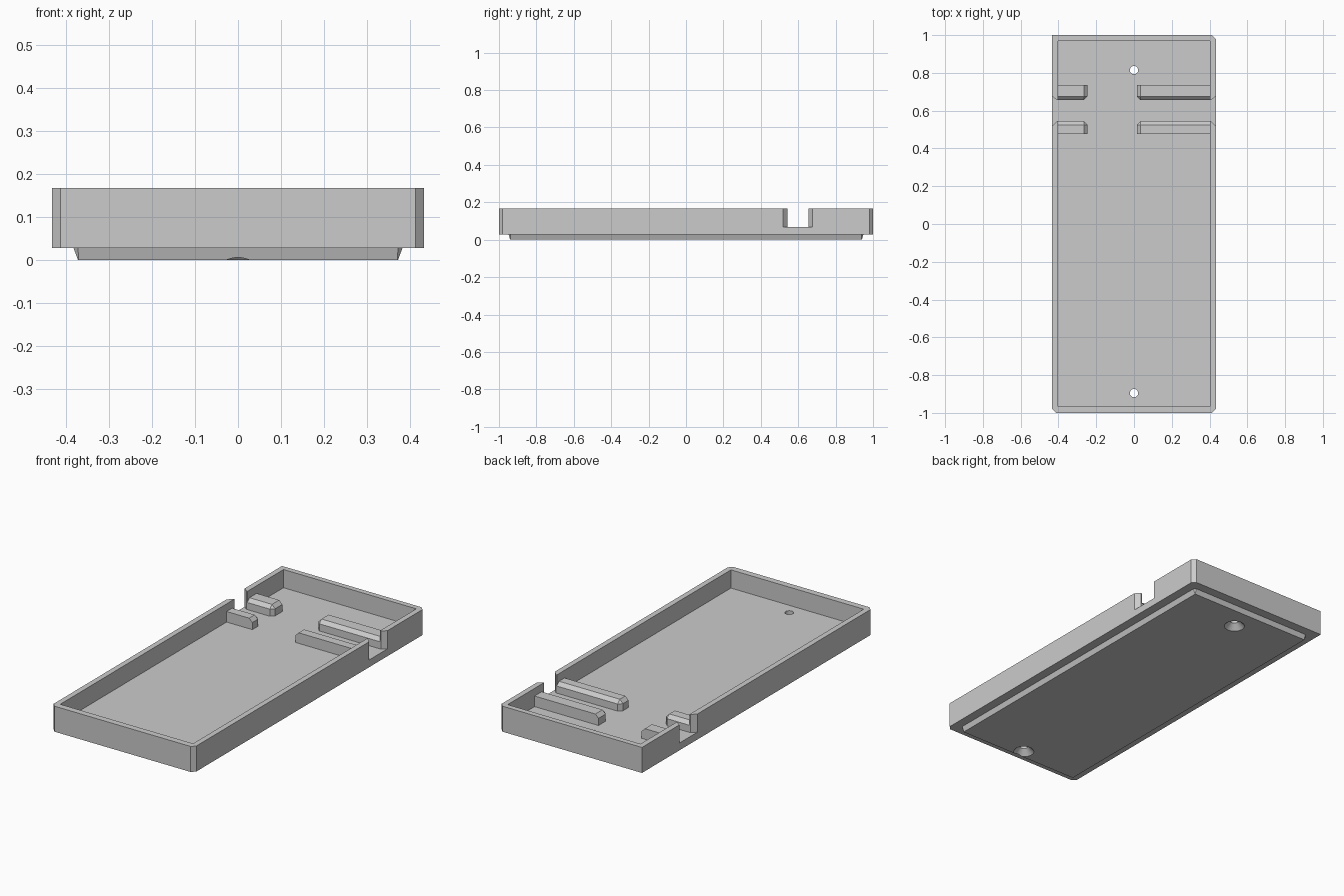
import bpy, bmesh
from math import tau

cube = bpy.data.objects.get("Cube")
if cube:
    bpy.data.objects.remove(cube, do_unlink=True)

grey = bpy.data.materials.new("plain grey")
grey.use_nodes = True
COLOUR = (0.6, 0.6, 0.6, 1)
grey.diffuse_color = COLOUR
grey.node_tree.nodes["Principled BSDF"].inputs["Base Color"].default_value = COLOUR


def to_object(name, bm):
    bmesh.ops.recalc_face_normals(bm, faces=bm.faces)
    mesh = bpy.data.meshes.new(name)
    bm.to_mesh(mesh)
    bm.free()
    mesh.materials.append(grey)
    obj = bpy.data.objects.new(name, mesh)
    bpy.context.collection.objects.link(obj)
    return obj


def loft(name, low, z0, high, z1):
    """Solid between two outlines with equal point counts."""
    bm = bmesh.new()
    a = [bm.verts.new((x, y, z0)) for x, y in low]
    b = [bm.verts.new((x, y, z1)) for x, y in high]
    bm.faces.new(a)
    bm.faces.new(b)
    for i in range(len(a)):
        j = (i + 1) % len(a)
        bm.faces.new((a[i], a[j], b[j], b[i]))
    return to_object(name, bm)


def rectangle(x0, x1, y0, y1, cut=0, square_back_right=False):
    """Rectangle with clipped corners; one corner may stay square."""
    if not cut:
        return [(x0, y0), (x1, y0), (x1, y1), (x0, y1)]
    points = [(x0, y0 + cut), (x0 + cut, y0), (x1 - cut, y0), (x1, y0 + cut),
              (x1, y1 - cut), (x1 - cut, y1)]
    if square_back_right:
        return points + [(x0, y1)]
    return points + [(x0 + cut, y1), (x0, y1 - cut)]


def lathe(name, y, profile):
    """Closed solid turned about a vertical axis."""
    bm = bmesh.new()
    verts = [bm.verts.new((r, y, z)) for r, z in profile]
    edges = [bm.edges.new(pair) for pair in zip(verts, verts[1:])]
    bmesh.ops.spin(bm, geom=verts + edges, cent=(0, y, 0), axis=(0, 0, 1),
                   angle=tau, steps=32)
    bmesh.ops.remove_doubles(bm, verts=bm.verts, dist=0.0001)
    return to_object(name, bm)


def combine(target, tool, operation):
    """Apply a boolean and discard the tool."""
    mod = target.modifiers.new("cut", "BOOLEAN")
    mod.operation = operation
    mod.solver = "EXACT"
    mod.object = tool
    graph = bpy.context.evaluated_depsgraph_get()
    mesh = bpy.data.meshes.new_from_object(target.evaluated_get(graph))
    target.modifiers.clear()
    target.data = mesh
    bpy.data.objects.remove(tool, do_unlink=True)


FLOOR, RIM, RIB_TOP = 0.068, 0.168, 0.126
SLOT_FRONT, SLOT_BACK = 0.544, 0.656

# Tray body, hollowed to thin walls
outline = rectangle(-0.433, 0.433, -1, 1, 0.02, True)
tray = loft("tray", outline, 0.028, outline, RIM)
hollow = rectangle(-0.403, 0.403, -0.965, 0.97)
combine(tray, loft("hollow", hollow, FLOOR, hollow, 0.3), "DIFFERENCE")

# Tapered plinth under the floor
plinth = loft("plinth", rectangle(-0.372, 0.372, -0.94, 0.94, 0.001), 0,
              rectangle(-0.384, 0.384, -0.95, 0.95, 0.012), 0.032)
combine(tray, plinth, "UNION")

# Flared slots through both long walls, level with the floor
for s in (-1, 1):
    slot = [(s * 0.39, SLOT_FRONT), (s * 0.408, SLOT_FRONT), (s * 0.443, 0.509),
            (s * 0.443, 0.685), (s * 0.408, SLOT_BACK), (s * 0.39, SLOT_BACK)]
    combine(tray, loft("slot", slot, FLOOR, slot, 0.3), "DIFFERENCE")

# Countersunk screw holes
for y in (-0.895, 0.815):
    hole = lathe("screw_hole", y, [(0, -0.01), (0.063, -0.01), (0.022, 0.031),
                                   (0.022, 0.1), (0, 0.1)])
    combine(tray, hole, "DIFFERENCE")


def rib(name, wall_x, end_x, outer_y, slot_y):
    """Cable rib, chamfered along the channel and at its free end."""
    low, high = sorted((wall_x, end_x)), sorted((outer_y, slot_y))
    shape = rectangle(*low, *high)
    obj = loft(name, shape, FLOOR - 0.01, shape, RIB_TOP)
    bm = bmesh.new()
    bm.from_mesh(obj.data)

    def on(edge, axis, value):
        return all(abs(v.co[axis] - value) < 1e-4 for v in edge.verts)

    edges = [e for e in bm.edges
             if sum((on(e, 0, end_x), on(e, 1, slot_y), on(e, 2, RIB_TOP))) == 2]
    bmesh.ops.bevel(bm, geom=edges, offset=0.019, segments=1,
                    affect="EDGES", profile=0.5)
    bm.to_mesh(obj.data)
    bm.free()


# Two ribs on each side of the cable channel
for side, wall_x, end_x in (("right", -0.406, -0.247), ("left", 0.406, 0.015)):
    rib("front_rib_" + side, wall_x, end_x, 0.477, SLOT_FRONT)
    rib("back_rib_" + side, wall_x, end_x, 0.737, SLOT_BACK)
